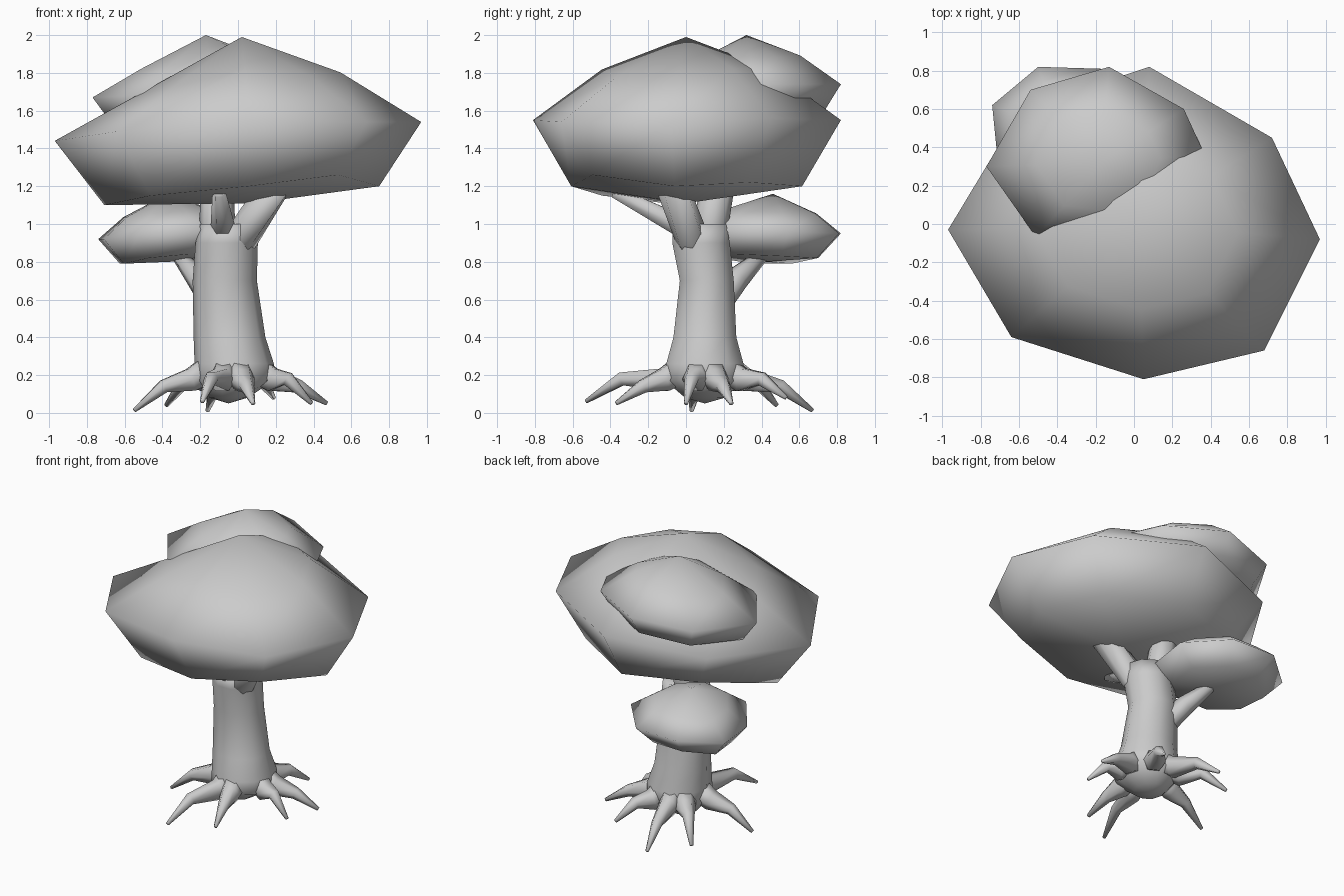
import bpy, bmesh
from math import cos, sin, tau
from mathutils import Vector

if "Cube" in bpy.data.objects:
    bpy.data.objects.remove(bpy.data.objects["Cube"])


def finish(name, bm):
    bmesh.ops.recalc_face_normals(bm, faces=bm.faces)
    me = bpy.data.meshes.new(name)
    bm.to_mesh(me)
    bm.free()
    for p in me.polygons:
        p.use_smooth = True
    ob = bpy.data.objects.new(name, me)
    bpy.context.collection.objects.link(ob)
    return ob


def loft(name, rings, start, end):
    """Bridge closed rings of points and close both ends with a fan to a point."""
    bm = bmesh.new()
    rv = [[bm.verts.new(p) for p in r] for r in rings]
    n = len(rv[0])
    for a, b in zip(rv, rv[1:]):
        for i in range(n):
            j = (i + 1) % n
            bm.faces.new((a[i], a[j], b[j], b[i]))
    for ring, tip in ((rv[0], start), (rv[-1], end)):
        t = bm.verts.new(tip)
        for i in range(n):
            bm.faces.new((ring[i], ring[(i + 1) % n], t))
    return finish(name, bm)


def tube(name, path, radii, sides=6):
    """Tapering limb along a path of points."""
    pts = [Vector(p) for p in path]
    rings = []
    for i, (p, r) in enumerate(zip(pts, radii)):
        d = (pts[min(i + 1, len(pts) - 1)] - pts[max(i - 1, 0)]).normalized()
        ref = Vector((0, 0, 1)) if abs(d.z) < 0.8 else Vector((0, 1, 0))
        u = d.cross(ref).normalized()
        v = u.cross(d)
        rings.append([p + r * (u * cos(tau * k / sides) + v * sin(tau * k / sides))
                      for k in range(sides)])
    return loft(name, rings, pts[0], pts[-1])


def canopy(name, apex, base, rim, shoulder, lifts, shrink, drops):
    """Faceted crown: bottom ring, wide rim, shoulder ring and apex."""
    apex, base = Vector(apex), Vector(base)
    rim = [Vector(p) for p in rim]
    upper = [apex.lerp(p, shoulder) + Vector((0, 0, h)) for p, h in zip(rim, lifts)]
    lower = []
    for p, drop in zip(rim, drops):
        q = base.lerp(p, shrink)
        lower.append(Vector((q.x, q.y, p.z - drop)))
    return loft(name, [lower, rim, upper], base, apex)


# Crowns
canopy("main_canopy", (0.02, 0, 1.99), (0.08, 0, 1.11),
       [(-0.97, -0.03, 1.44), (-0.64, -0.59, 1.49), (0.05, -0.81, 1.55),
        (0.68, -0.66, 1.54), (0.97, -0.08, 1.54), (0.72, 0.45, 1.56),
        (0.08, 0.82, 1.55), (-0.59, 0.60, 1.48)],
       0.55, [0, 0.01, 0.07, 0.04, 0.06, 0.07, 0.07, 0.01],
       0.75, [0.34, 0.34, 0.35, 0.28, 0.34, 0.34, 0.35, 0.27])
canopy("upper_canopy", (-0.17, 0.32, 2.0), (-0.2, 0.34, 1.5),
       [(-0.77, 0.30, 1.67), (-0.51, -0.07, 1.68), (-0.14, -0.12, 1.72),
        (0.26, 0.08, 1.74), (0.37, 0.36, 1.74), (0.26, 0.60, 1.74),
        (-0.13, 0.82, 1.74), (-0.54, 0.70, 1.70)],
       0.57, [0.01, 0.02, 0.03, 0.03, 0.03, 0.03, 0.04, 0.02], 0.82, [0.14] * 8)
canopy("lower_canopy", (-0.37, 0.46, 1.16), (-0.36, 0.42, 0.80),
       [(-0.74, 0.62, 0.92), (-0.71, 0.32, 0.92), (-0.52, 0.06, 0.95),
        (-0.22, 0.02, 0.97), (0.0, 0.20, 0.97), (0.06, 0.54, 0.96),
        (-0.17, 0.81, 0.95), (-0.5, 0.82, 0.95)],
       0.64, [0.03] * 8, 0.70, [0.13] * 8)

# Trunk: centre x, centre y, height, radius x, radius y
profile = [(-0.05, 0.10, 0.08, 0.10, 0.11), (-0.02, 0.10, 0.17, 0.21, 0.22),
           (-0.02, 0.10, 0.26, 0.21, 0.215),
           (-0.045, 0.10, 0.40, 0.19, 0.175), (-0.07, 0.11, 0.70, 0.17, 0.15),
           (-0.06, 0.08, 0.90, 0.165, 0.16), (-0.05, 0.07, 1.0, 0.15, 0.15)]
N = 10
loft("trunk",
     [[(cx + rx * cos(tau * k / N), cy + ry * sin(tau * k / N), z) for k in range(N)]
      for cx, cy, z, rx, ry in profile],
     (-0.05, 0.10, 0.05), (-0.05, 0.07, 0.95))

# Branches
tube("main_branch", [(-0.10, 0.10, 0.80), (-0.11, 0.13, 1.0), (-0.11, 0.18, 1.25)],
     [0.08, 0.095, 0.085], 8)
tube("right_branch", [(-0.06, 0.08, 0.75), (0.02, 0.03, 0.93), (0.22, -0.09, 1.24)],
     [0.04, 0.09, 0.085], 8)
tube("front_branch", [(-0.08, 0.08, 0.88), (-0.08, -0.03, 0.99), (-0.10, -0.38, 1.17)],
     [0.03, 0.065, 0.035])
tube("back_branch", [(-0.10, 0.14, 0.55), (-0.21, 0.27, 0.71), (-0.34, 0.43, 0.86)],
     [0.08, 0.065, 0.03])

# Roots: flare from the trunk, bend at a knee and taper to the ground
tips = [(-0.55, 0.03, 0.012), (-0.19, -0.53, 0.06), (0.08, -0.37, 0.05),
        (0.39, 0.0, 0.05), (0.47, 0.24, 0.05), (0.19, 0.53, 0.08),
        (-0.16, 0.67, 0.012), (-0.38, 0.48, 0.04)]
centre = Vector((-0.03, 0.10, 0))
for i, t in enumerate(tips):
    tip = Vector(t)
    flat = Vector((tip.x, tip.y, 0)) - centre
    length = flat.length
    out = flat.normalized()
    hip = centre + out * 0.13 + Vector((0, 0, 0.23))
    bend = centre + out * 0.22 + Vector((0, 0, 0.175))
    knee = centre + out * (length * 0.70) + Vector((0, 0, 0.14 if i % 2 == 0 else 0.18))
    tube(f"root_{i + 1}", [hip, bend, knee, tip], [0.08, 0.07, 0.04, 0.012])
